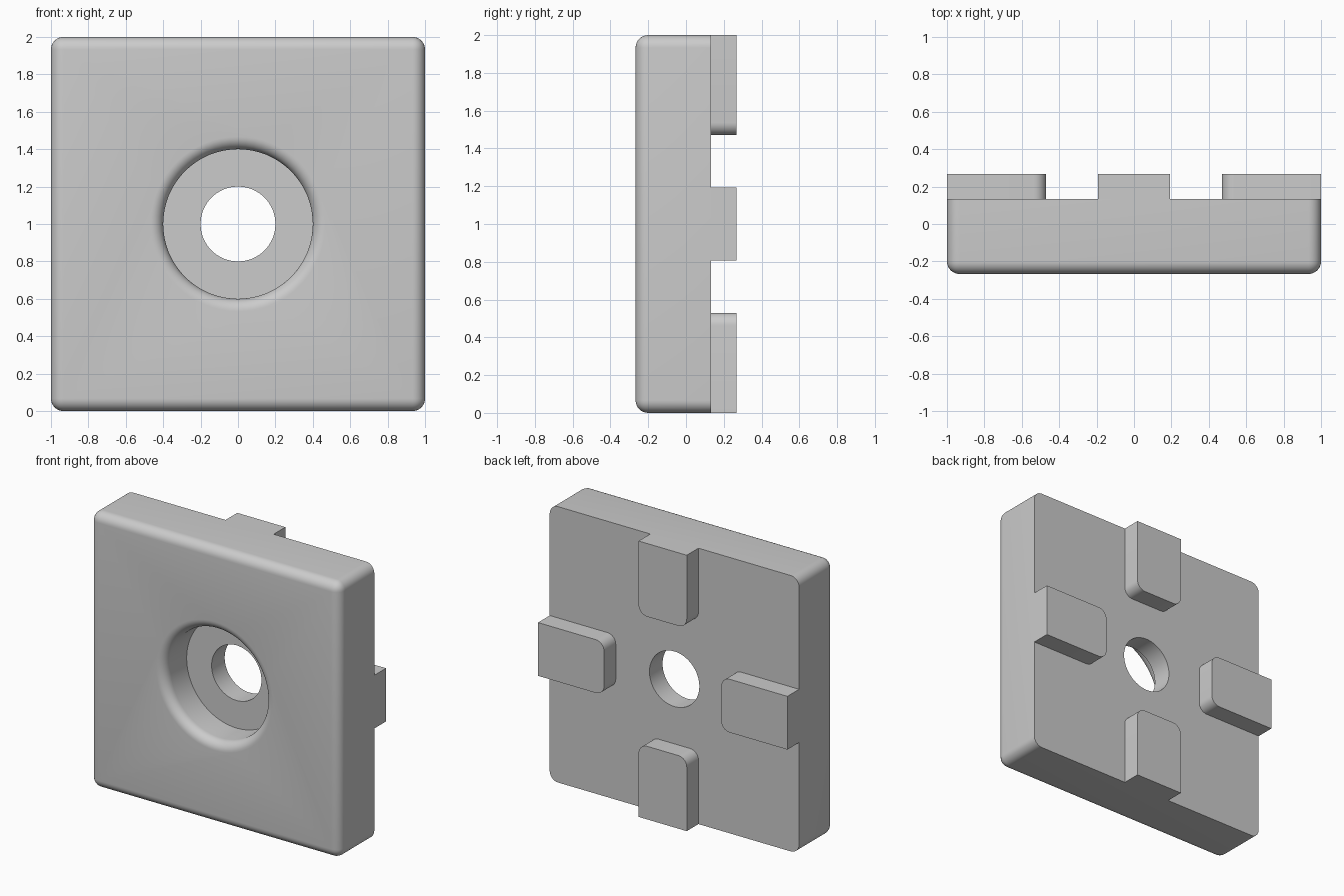
import bpy, bmesh, math
from mathutils import Matrix, Vector

if "Cube" in bpy.data.objects:
    bpy.data.objects.remove(bpy.data.objects["Cube"], do_unlink=True)

FRONT, BACK, TAB_BACK = -0.267, 0.133, 0.267
SEAT = FRONT + 0.25
R = 0.067

grey = bpy.data.materials.new("plain grey")
grey.use_nodes = True
colour = (0.6, 0.6, 0.6, 1)
grey.diffuse_color = colour
grey.node_tree.nodes["Principled BSDF"].inputs["Base Color"].default_value = colour


def finish(name, bm):
    bmesh.ops.recalc_face_normals(bm, faces=bm.faces)
    mesh = bpy.data.meshes.new(name)
    bm.to_mesh(mesh)
    bm.free()
    mesh.materials.append(grey)
    obj = bpy.data.objects.new(name, mesh)
    bpy.context.collection.objects.link(obj)
    return obj


def rounded_box(name, low, high, is_round, turn=0):
    """Box with fillets on the edges whose midpoint passes is_round."""
    low, high = Vector(low), Vector(high)
    bm = bmesh.new()
    bmesh.ops.create_cube(bm, size=1)
    bmesh.ops.scale(bm, vec=high - low, verts=bm.verts)
    bmesh.ops.translate(bm, vec=(low + high) / 2, verts=bm.verts)
    edges = [e for e in bm.edges if is_round((e.verts[0].co + e.verts[1].co) / 2, e)]
    bmesh.ops.bevel(bm, geom=edges, offset=R, segments=8, profile=0.5, affect='EDGES')
    bmesh.ops.rotate(bm, cent=(0, 0, 1), matrix=Matrix.Rotation(turn, 3, 'Y'), verts=bm.verts)
    return finish(name, bm)


def smooth(obj):
    bpy.ops.object.select_all(action='DESELECT')
    obj.select_set(True)
    bpy.context.view_layer.objects.active = obj
    bpy.ops.object.shade_smooth_by_angle(angle=math.radians(30))


# Plate, filleted everywhere except around its flat back
plate = rounded_box("plate", (-1, FRONT, 0), (1, BACK, 2),
                    lambda mid, e: mid.y < BACK - 0.01)

# Stepped bore: filleted mouth, flat seat, through hole
profile = [(0, FRONT - 0.1), (0.4 + R, FRONT - 0.1)]
for i in range(9):
    a = math.pi / 2 * i / 8
    profile.append((0.4 + R - R * math.sin(a), FRONT + R - R * math.cos(a)))
profile += [(0.4, SEAT), (0.2, SEAT), (0.2, BACK + 0.1), (0, BACK + 0.1)]
bm = bmesh.new()
verts = [bm.verts.new((r, y, 1)) for r, y in profile]
edges = [bm.edges.new(pair) for pair in zip(verts, verts[1:])]
bmesh.ops.spin(bm, geom=verts + edges, cent=(0, 0, 1), axis=(0, 1, 0),
               angle=math.tau, steps=64, use_duplicate=False)
bmesh.ops.remove_doubles(bm, verts=bm.verts, dist=0.0005)
cutter = finish("bore_cutter", bm)
cutter.hide_render = True

cut = plate.modifiers.new("bore", 'BOOLEAN')
cut.operation = 'DIFFERENCE'
cut.solver = 'EXACT'
cut.object = cutter
bpy.context.view_layer.objects.active = plate
bpy.ops.object.modifier_apply(modifier=cut.name)
bpy.data.objects.remove(cutter, do_unlink=True)
smooth(plate)

# Four back tabs, square at the rim and rounded at their inner corners
for i, side in enumerate(("top", "left", "bottom", "right")):
    tab = rounded_box(side + "_tab", (-0.193, BACK, 1.47), (0.193, TAB_BACK, 2),
                      lambda mid, e: mid.z < 1.5 and abs(mid.x) > 0.1
                      and abs(mid.y - (BACK + TAB_BACK) / 2) < 0.01,
                      i * math.pi / 2)
    smooth(tab)
